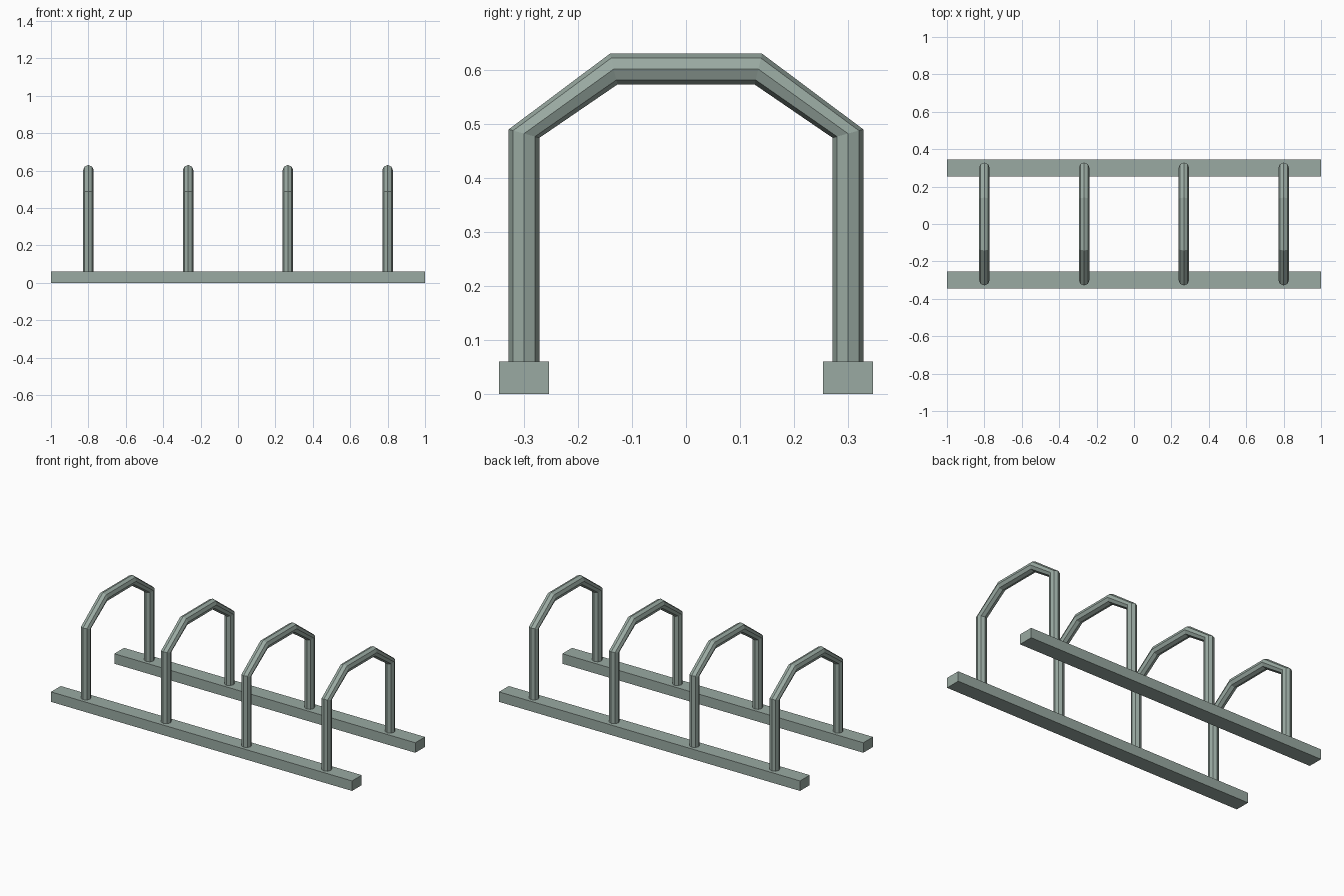
import bpy, bmesh, math
from mathutils import Vector

if "Cube" in bpy.data.objects:
    bpy.data.objects.remove(bpy.data.objects["Cube"])

SIDES = 8
RADIUS = 0.0285

paint = bpy.data.materials.new("grey green paint")
paint.diffuse_color = (0.32, 0.40, 0.36, 1)
paint.use_nodes = True
paint.node_tree.nodes["Principled BSDF"].inputs["Base Color"].default_value = paint.diffuse_color


def finish(name, bm):
    bmesh.ops.recalc_face_normals(bm, faces=bm.faces)
    mesh = bpy.data.meshes.new(name)
    bm.to_mesh(mesh)
    bm.free()
    mesh.materials.append(paint)
    obj = bpy.data.objects.new(name, mesh)
    bpy.context.collection.objects.link(obj)
    return obj


def ground_rail(name, y):
    bm = bmesh.new()
    bmesh.ops.create_cube(bm, size=1)
    bmesh.ops.scale(bm, vec=(2.0, 0.092, 0.06), verts=bm.verts)
    bmesh.ops.translate(bm, vec=(0, y, 0.03), verts=bm.verts)
    finish(name, bm)


def hoop(name, x):
    # each joint: centre (y, z) and outward half-axis (y, z) of the tube section
    half = [((-0.30, 0.058), (-RADIUS, 0)),
            ((-0.30, 0.482), (-RADIUS, 0.0078)),
            ((-0.134, 0.6015), (-0.007, RADIUS))]
    joints = half + [((-c[0], c[1]), (-o[0], o[1])) for c, o in reversed(half)]
    bm = bmesh.new()
    rings = []
    for (cy, cz), (oy, oz) in joints:
        ring = []
        for i in range(SIDES):
            a = 2 * math.pi * i / SIDES
            c, s = math.cos(a), math.sin(a)
            ring.append(bm.verts.new(Vector((x + RADIUS * s, cy + oy * c, cz + oz * c))))
        rings.append(ring)
    for r0, r1 in zip(rings, rings[1:]):
        for i in range(SIDES):
            j = (i + 1) % SIDES
            bm.faces.new((r0[i], r0[j], r1[j], r1[i]))
    bm.faces.new(rings[0])
    bm.faces.new(rings[-1])
    finish(name, bm)


# two long base rails
ground_rail("front_rail", -0.3)
ground_rail("back_rail", 0.3)

# four evenly spaced tube hoops
for n in range(4):
    hoop(f"hoop_{n + 1}", -0.8 + n * 1.6 / 3)
